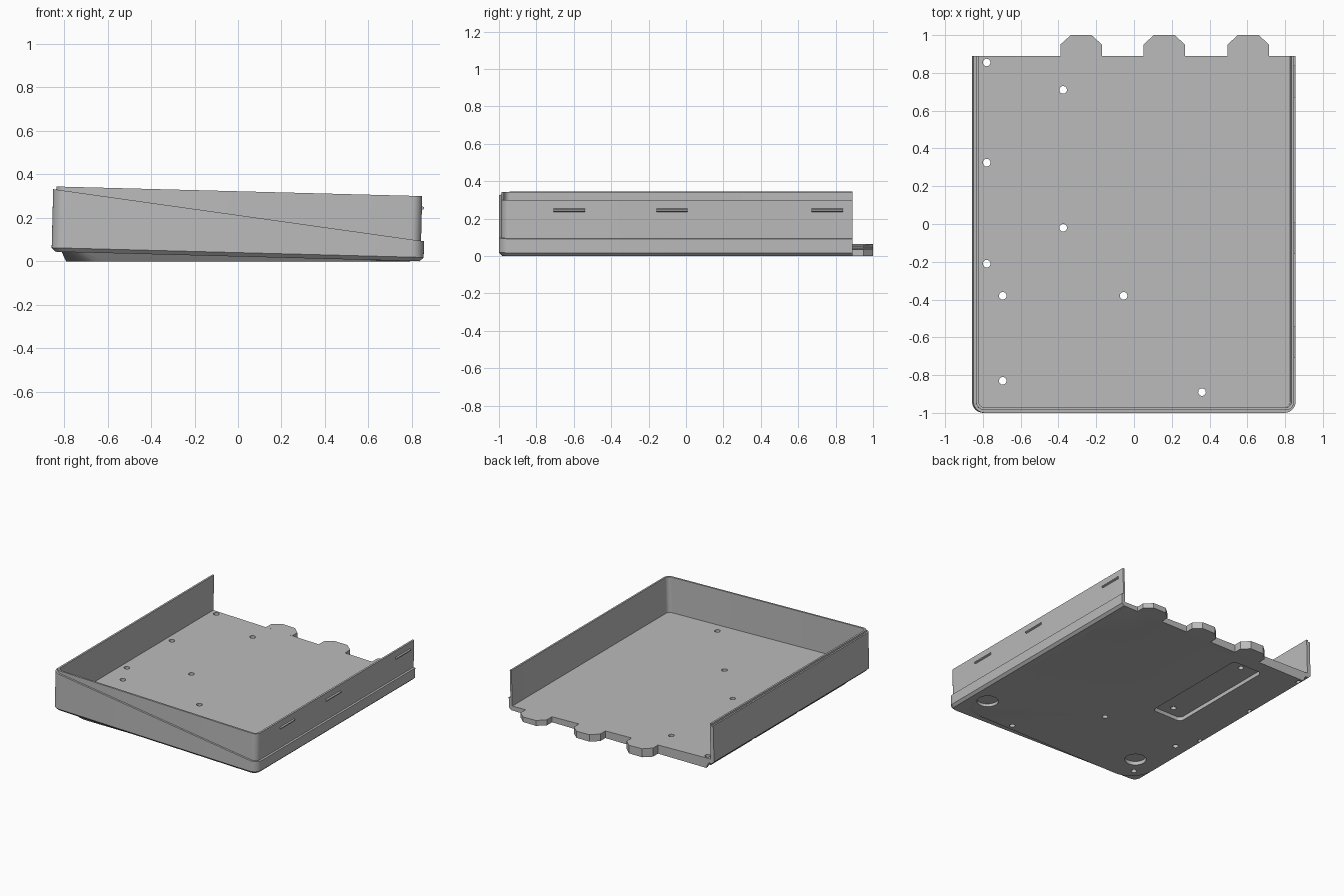
import bpy, bmesh, math
from mathutils import Matrix

if "Cube" in bpy.data.objects:
    bpy.data.objects.remove(bpy.data.objects["Cube"])

grey = bpy.data.materials.new("mid grey")
grey.use_nodes = True
grey.diffuse_color = (0.5, 0.5, 0.5, 1)
grey.node_tree.nodes["Principled BSDF"].inputs["Base Color"].default_value = (0.5, 0.5, 0.5, 1)

HALF_W, FRONT, BACK = 0.856, -1.0, 0.89
SLOPE = math.tan(math.radians(1.5))
TILT = Matrix.Translation((-0.002, 0, 0.022)) @ Matrix.Rotation(math.radians(1.5), 4, 'Y')


def outline(inset, radius):
    """Back-right, round the front, to back-left; square at the back."""
    w, f = HALF_W - inset, FRONT + inset
    pts = [(w, BACK)]
    for cx, start in ((w - radius, 0), (radius - w, -90)):
        for i in range(9):
            a = math.radians(start - i * 90 / 8)
            pts.append((cx + radius * math.cos(a), f + radius + radius * math.sin(a)))
    return pts + [(-w, BACK)]


def circle(x, y, r, n=32):
    return [(x + r * math.cos(i * math.tau / n), y + r * math.sin(i * math.tau / n)) for i in range(n)]


def ring(pts, z):
    return [(x, y, z(x) if callable(z) else z) for x, y in pts]


def loft(name, rings, open_back=False, matrix=None):
    """Skin a stack of matching rings and close both ends."""
    bm = bmesh.new()
    loops = [[bm.verts.new(p) for p in r] for r in rings]
    n = len(loops[0])
    for a, b in zip(loops, loops[1:]):
        for i in range(n - 1 if open_back else n):
            j = (i + 1) % n
            bm.faces.new((a[i], a[j], b[j], b[i]))
    bm.faces.new(loops[0])
    bm.faces.new(loops[-1])
    if open_back:
        bm.faces.new([l[0] for l in loops] + [l[-1] for l in reversed(loops)])
    bmesh.ops.recalc_face_normals(bm, faces=bm.faces)
    if matrix:
        bm.transform(matrix)
    mesh = bpy.data.meshes.new(name)
    bm.to_mesh(mesh)
    bm.free()
    mesh.materials.append(grey)
    obj = bpy.data.objects.new(name, mesh)
    bpy.context.collection.objects.link(obj)
    return obj


def select_only(obj):
    bpy.ops.object.select_all(action='DESELECT')
    obj.select_set(True)
    bpy.context.view_layer.objects.active = obj


def cut(obj, cutter):
    select_only(obj)
    mod = obj.modifiers.new("cut", 'BOOLEAN')
    mod.operation, mod.solver, mod.object = 'DIFFERENCE', 'EXACT', cutter
    bpy.ops.object.modifier_apply(modifier=mod.name)


# Tilted tray: chamfered floor, stepped outer wall, thin lip, open back
def step(x):
    return 0.19 - 0.114 * x


LIP, INNER, TOP, FLOOR = 0.014, 0.028, 0.30, 0.033
tray = loft("tray", [
    ring(outline(0.018, 0.045), 0),
    ring(outline(0, 0.06), 0.018),
    ring(outline(0, 0.06), step),
    ring(outline(LIP, 0.046), step),
    ring(outline(LIP, 0.046), TOP),
    ring(outline(INNER, 0.032), TOP),
    ring(outline(INNER, 0.032), FLOOR),
], open_back=True, matrix=TILT)

# Level wedge under the tray
base = loft("base_wedge", [
    ring(outline(0.065, 0.18), 0),
    ring(outline(0.04, 0.08), lambda x: 0.032 - SLOPE * x),
])

# Through holes, foot recesses and the plate recess
holes = [(-0.78, 0.855), (-0.78, 0.325), (-0.78, -0.21), (-0.375, 0.71), (-0.375, -0.02),
         (-0.695, -0.38), (-0.055, -0.38), (-0.695, -0.83), (0.36, -0.89)]
shapes = [(circle(x, y, 0.02), 0.12) for x, y in holes]
shapes += [(circle(0.71, -0.74, 0.075), 0.022), (circle(-0.6, -0.7, 0.075), 0.028)]
recess = []
for cx, cy, start in ((-0.28, 0.755, 0), (-0.47, 0.755, 90), (-0.47, -0.065, 180), (-0.28, -0.065, 270)):
    for i in range(5):
        a = math.radians(start + i * 22.5)
        recess.append((cx + 0.03 * math.cos(a), cy + 0.03 * math.sin(a)))
shapes.append((recess, 0.029))
for pts, top in shapes:
    cutter = loft("cutter", [ring(pts, -0.05), ring(pts, top)])
    cutter.hide_render = True
    cut(tray, cutter)
    cut(base, cutter)
    bpy.data.objects.remove(cutter)

# Tabs along the back edge
tabs = []
for i, cx in enumerate((-0.28, 0.16, 0.605)):
    half, c = 0.11, 0.055
    pts = [(cx - half, BACK), (cx - half, 0.95), (cx - half + c, 1.0),
           (cx + half - c, 1.0), (cx + half, 0.95), (cx + half, BACK)]
    tabs.append(loft(f"back_tab_{i + 1}", [ring(pts, 0), ring(pts, lambda x: 0.055 - SLOPE * x)]))

# Snap ridges on the left wall
ridges = []
for i, y in enumerate((-0.625, -0.075, 0.755)):
    profile = [(0.838, 0.235), (0.852, 0.241), (0.852, 0.249), (0.838, 0.255)]
    ends = [[(x, y + s * 0.084, z) for x, z in profile] for s in (-1, 1)]
    ridges.append(loft(f"snap_ridge_{i + 1}", ends, matrix=TILT))

for obj in [tray, base] + tabs + ridges:
    select_only(obj)
    bpy.ops.object.shade_smooth_by_angle(angle=math.radians(25))
